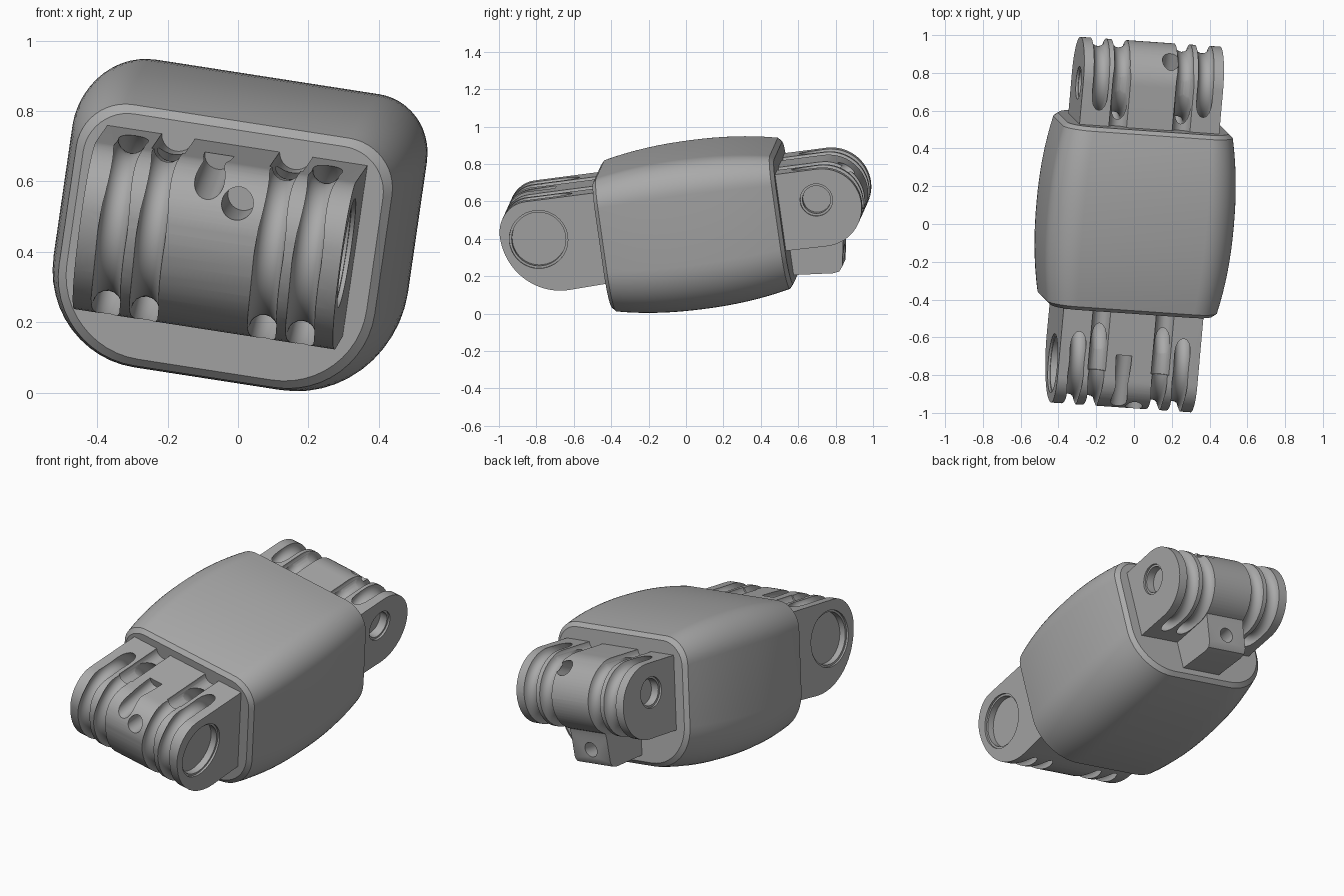
import bpy, bmesh, math
from mathutils import Matrix, Vector

if "Cube" in bpy.data.objects:
    bpy.data.objects.remove(bpy.data.objects["Cube"], do_unlink=True)

grey = bpy.data.materials.new("neutral grey")
grey.use_nodes = True
grey.diffuse_color = (0.4, 0.4, 0.4, 1)
grey.node_tree.nodes["Principled BSDF"].inputs["Base Color"].default_value = grey.diffuse_color

# Tilted frame that the whole part sits in
ax = Vector((1, -0.07, -0.155)).normalized()
az = ax.cross(Vector((0.09, 1, 0.13))).normalized()
ay = az.cross(ax)
FRAME = Matrix.Translation((0, 0.055, 0.478)) @ Matrix((ax, ay, az)).transposed().to_4x4()


def make(name, bm):
    bmesh.ops.recalc_face_normals(bm, faces=bm.faces)
    mesh = bpy.data.meshes.new(name)
    bm.to_mesh(mesh)
    bm.free()
    obj = bpy.data.objects.new(name, mesh)
    bpy.context.collection.objects.link(obj)
    return obj


def extrude_x(name, outline, half):
    """Side outline of (y, z) points extruded across the width."""
    bm = bmesh.new()
    face = bm.faces.new([bm.verts.new((-half, y, z)) for y, z in outline])
    out = bmesh.ops.extrude_face_region(bm, geom=[face])["geom"]
    verts = [v for v in out if isinstance(v, bmesh.types.BMVert)]
    bmesh.ops.translate(bm, verts=verts, vec=(2 * half, 0, 0))
    return make(name, bm)


def rod(p, q, r):
    p, q = Vector(p), Vector(q)
    bm = bmesh.new()
    m = Matrix.Translation((p + q) / 2) @ (q - p).to_track_quat('Z', 'Y').to_matrix().to_4x4()
    bmesh.ops.create_cone(bm, cap_ends=True, segments=40, radius1=r, radius2=r,
                          depth=(q - p).length, matrix=m)
    return make("cutter", bm)


def ring(x, y, z, major, minor):
    bpy.ops.mesh.primitive_torus_add(major_radius=major, minor_radius=minor,
                                     major_segments=64, minor_segments=16)
    obj = bpy.context.object
    obj.data.transform(Matrix.Translation((x, y, z)) @ Matrix.Rotation(math.pi / 2, 4, 'Y'))
    return obj


def carve(obj, cutters):
    for c in cutters:
        c.hide_render = True
        mod = obj.modifiers.new("cut", 'BOOLEAN')
        mod.operation, mod.solver, mod.object = 'DIFFERENCE', 'EXACT', c
    dg = bpy.context.evaluated_depsgraph_get()
    mesh = bpy.data.meshes.new_from_object(obj.evaluated_get(dg))
    obj.modifiers.clear()
    obj.data = mesh
    for c in cutters:
        bpy.data.objects.remove(c, do_unlink=True)


def finish(obj):
    obj.data.transform(FRAME)
    obj.data.materials.clear()
    obj.data.materials.append(grey)
    bpy.ops.object.select_all(action='DESELECT')
    obj.select_set(True)
    bpy.context.view_layer.objects.active = obj
    bpy.ops.object.shade_smooth_by_angle(angle=math.radians(32))


def arc(cy, cz, ry, rz, a0, a1, n=16):
    return [(cy + ry * math.cos(a), cz + rz * math.sin(a))
            for a in (math.radians(a0 + (a1 - a0) * i / n) for i in range(n + 1))]


# Barrel-shaped body with tighter top corners and wide lower corners
def body_loop(inset):
    hx, top, low = 0.5 - inset, 0.405 - inset, 0.425 - inset
    rt, rb = 0.17 - inset * 0.6, 0.28 - inset * 0.6
    return (arc(hx - rt, top - rt, rt, rt, 0, 90, 12) + arc(rt - hx, top - rt, rt, rt, 90, 180, 12)
            + arc(rb - hx, rb - low, rb, rb, 180, 270, 12) + arc(hx - rb, rb - low, rb, rb, 270, 360, 12))


bm = bmesh.new()
stations = [(-0.49, 0.068)]
stations += [(y, 0.045 * abs(y / 0.47) ** 2.2) for y in (-0.47 + 0.94 * i / 16 for i in range(17))]
stations += [(0.49, 0.068)]
loops = [[bm.verts.new((x, y, z)) for x, z in body_loop(d)] for y, d in stations]
for a, b in zip(loops, loops[1:]):
    for i in range(len(a)):
        j = (i + 1) % len(a)
        bm.faces.new((a[i], a[j], b[j], b[i]))
bm.faces.new(loops[0])
bm.faces.new(loops[-1])
finish(make("body", bm))

HALF = 0.375


def tendon_cutters(side, cy, cz, major, top, end):
    """Wrapped grooves at the rounded tip and straight channels along the top."""
    cuts = [ring(x, cy, cz, major, 0.042) for x in (-0.28, -0.17, 0.17, 0.28)]
    cuts += [rod((x, side * 0.41, top), (x, side * end, top), 0.048) for x in (-0.17, 0.17)]
    return cuts


def pin_cutters(y, z, r, depth):
    """Round recess with a stepped rim on both sides."""
    cuts = []
    for s in (-1, 1):
        for rad, d in ((r, depth), (r + 0.012, 0.012)):
            cuts.append(rod((s * (HALF - d), y, z), (s * 0.5, y, z), rad))
    return cuts


# Front hinge knuckle
outline = [(-0.41, -0.2), (-0.41, 0.293)]
outline += arc(-0.86, 0.12, 0.16, 0.173, 90, 180) + arc(-0.70, 0.12, 0.32, 0.33, 180, 270)[1:]
front = extrude_x("front_knuckle", outline, HALF)
cuts = tendon_cutters(-1, -0.775, 0.065, 0.24, 0.298, 0.81)
cuts += pin_cutters(-0.816, 0.082, 0.145, 0.05)
cuts += [rod((-0.03, -1.1, 0.225), (-0.03, -0.72, 0.29), 0.042),
         rod((0.06, -1.1, 0.2), (0.06, -0.8, 0.2), 0.045)]
carve(front, cuts)
finish(front)

# Rear hinge knuckle
outline = [(0.41, 0.265)] + arc(0.715, 0.055, 0.212, 0.21, 90, -90, 32) + [(0.41, -0.15)]
rear = extrude_x("rear_knuckle", outline, HALF)
cuts = tendon_cutters(1, 0.715, 0.055, 0.212, 0.27, 0.8)
cuts += pin_cutters(0.69, 0.1, 0.075, 0.06)
cuts += [rod((0.09, 0.7, 0.16), (0.09, 1.0, 0.26), 0.045)]
carve(rear, cuts)
finish(rear)

# Stop block under the rear knuckle
outline = [(0.41, 0.0), (0.86, 0.0), (0.825, -0.06), (0.795, -0.12), (0.78, -0.17),
           (0.755, -0.31), (0.735, -0.335), (0.7, -0.34), (0.41, -0.315)]
stop = extrude_x("rear_stop", outline, 0.125)
carve(stop, [rod((0, 0.6, -0.25), (0, 0.9, -0.25), 0.042)])
finish(stop)
